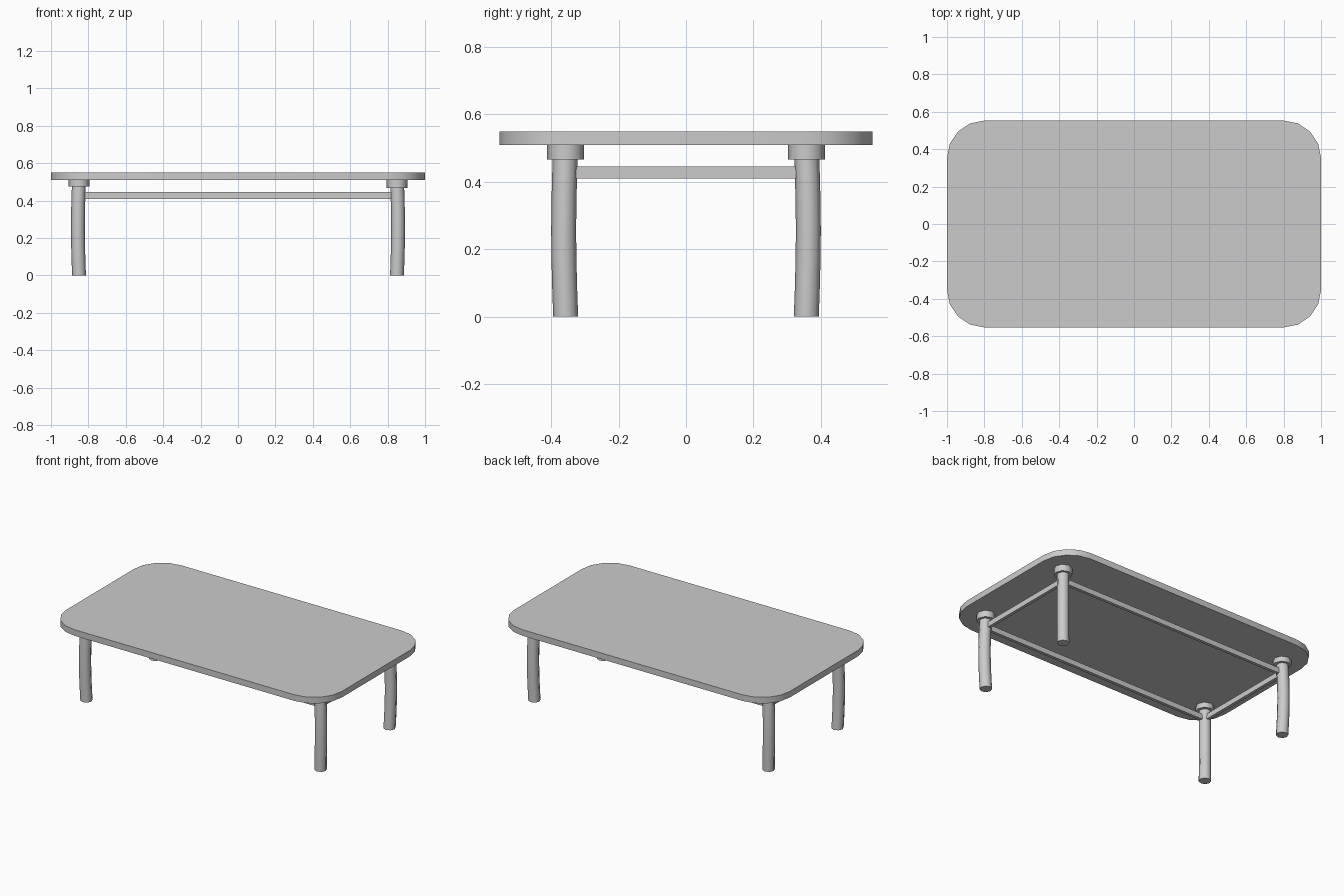
import bpy, bmesh, math
from mathutils import Vector

cube = bpy.data.objects.get("Cube")
if cube:
    bpy.data.objects.remove(cube, do_unlink=True)

GREY = (0.6, 0.6, 0.6, 1)
mat = bpy.data.materials.new("plain grey")
mat.use_nodes = True
mat.diffuse_color = GREY
mat.node_tree.nodes["Principled BSDF"].inputs["Base Color"].default_value = GREY

LEG_X, LEG_Y, SIDES = 0.85, 0.357, 8
TOP_LOW, TOP_HIGH = 0.51, 0.55


def loft(name, rings, smooth_angle=None):
    """Skin a stack of matching rings and cap both ends."""
    bm = bmesh.new()
    loops = [[bm.verts.new(p) for p in ring] for ring in rings]
    for low, high in zip(loops, loops[1:]):
        for i in range(len(low)):
            j = (i + 1) % len(low)
            bm.faces.new((low[i], low[j], high[j], high[i]))
    bm.faces.new(loops[0][::-1])
    bm.faces.new(loops[-1])
    mesh = bpy.data.meshes.new(name)
    bm.to_mesh(mesh)
    bm.free()
    mesh.materials.append(mat)
    ob = bpy.data.objects.new(name, mesh)
    bpy.context.collection.objects.link(ob)
    if smooth_angle:
        bpy.ops.object.select_all(action='DESELECT')
        ob.select_set(True)
        bpy.context.view_layer.objects.active = ob
        bpy.ops.object.shade_smooth_by_angle(angle=math.radians(smooth_angle))
    return ob


def circle(x, y, z, r):
    return [Vector((x + r * math.cos(a), y + r * math.sin(a), z))
            for a in (math.tau * i / SIDES for i in range(SIDES))]


def rounded_rect(hx, hy, r, z, steps=4):
    points = []
    for quarter, (sx, sy) in enumerate(((1, 1), (-1, 1), (-1, -1), (1, -1))):
        for s in range(steps + 1):
            a = math.pi / 2 * (quarter + s / steps)
            points.append(Vector((sx * (hx - r) + r * math.cos(a),
                                  sy * (hy - r) + r * math.sin(a), z)))
    return points


def bar(name, x, y, hx, hy):
    def ring(z):
        return [Vector((x + sx * hx, y + sy * hy, z))
                for sx, sy in ((-1, -1), (1, -1), (1, 1), (-1, 1))]
    loft(name, [ring(0.41), ring(0.445)])


# Tabletop with rounded corners
loft("tabletop", [rounded_rect(1, 0.553, 0.2, z) for z in (TOP_LOW, TOP_HIGH)], 30)

# Legs bowing slightly outward, each under a wider collar
for sx, side in ((-1, "right"), (1, "left")):
    for sy, end in ((-1, "front"), (1, "back")):
        rings = []
        for i in range(7):
            t = i / 6
            bow = 0.006 * math.sin(math.pi * t)
            rings.append(circle(sx * (LEG_X + bow), sy * (LEG_Y + bow), t * TOP_LOW, 0.037))
        loft(f"{end}_{side}_leg", rings, 50)
        low = 0.476 if sx < 0 else 0.467
        loft(f"{end}_{side}_collar",
             [circle(sx * LEG_X, sy * LEG_Y, z, 0.055) for z in (low, TOP_LOW)], 50)

# Stretcher bars between the legs
for s, end, side in ((-1, "front", "right"), (1, "back", "left")):
    bar(f"{end}_stretcher", 0, s * LEG_Y, LEG_X, 0.01)
    bar(f"{side}_stretcher", s * LEG_X, 0, 0.01, LEG_Y)
